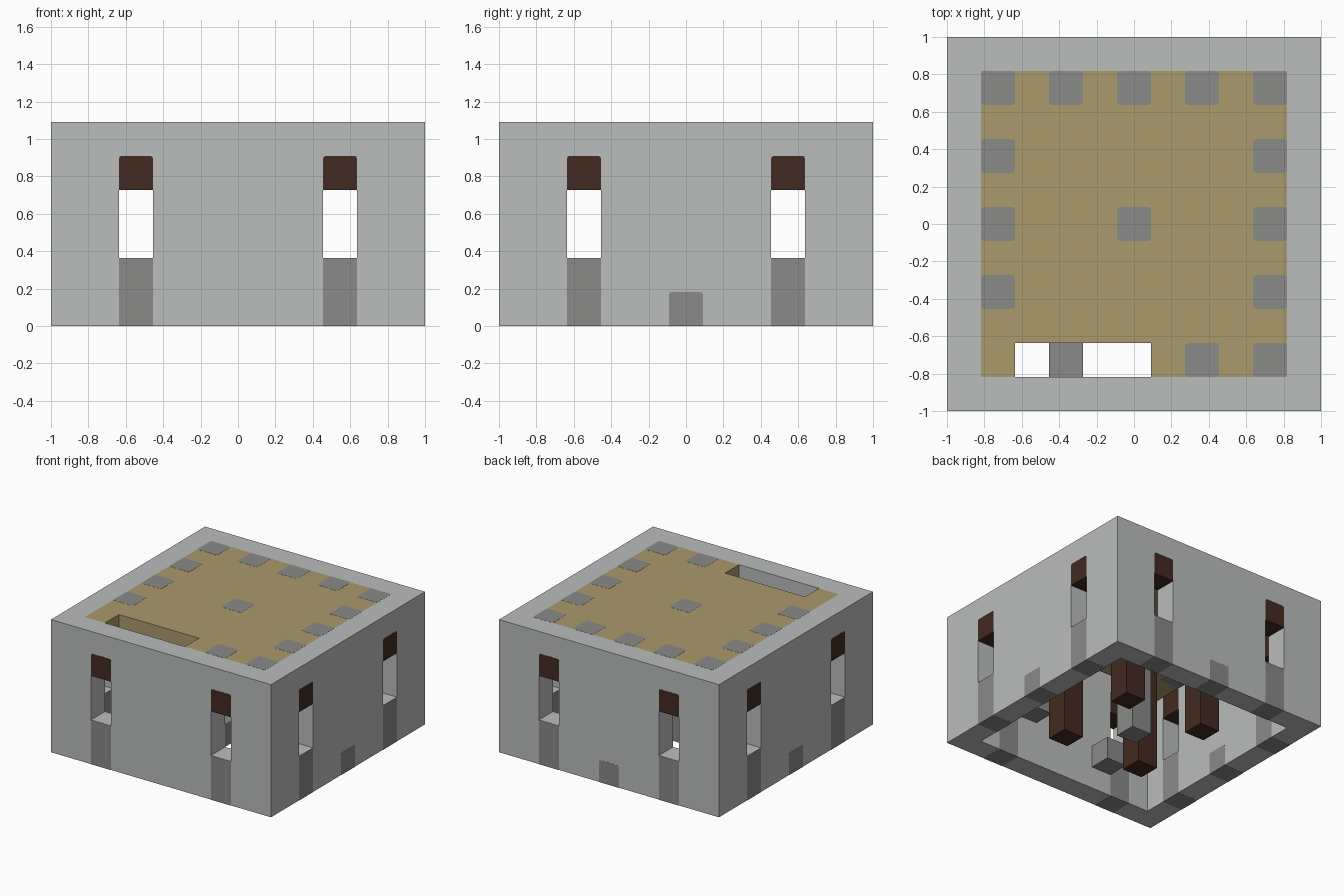
import bpy, bmesh
from mathutils import Matrix, Vector
from math import radians

default = bpy.data.objects.get("Cube")
if default:
    bpy.data.objects.remove(default, do_unlink=True)

U = 2 / 11       # one block of the 11 x 11 x 6 grid
SKIN = 0.001     # how far flush blocks stand proud of the wall


def material(name, colour):
    m = bpy.data.materials.new(name)
    m.use_nodes = True
    m.diffuse_color = (*colour, 1)
    m.node_tree.nodes["Principled BSDF"].inputs["Base Color"].default_value = (*colour, 1)
    return m


pale = material("pale stone", (0.49, 0.51, 0.50))
stone = material("grey stone", (0.252, 0.252, 0.250))
tan = material("tan planks", (0.402, 0.328, 0.150))
brown = material("dark wood", (0.054, 0.024, 0.015))


def block(name, lo, hi, mat, grow=(0, 0, 0), turn=0, round_edge=None):
    """Box between two grid corners; round_edge picks the edges to bevel."""
    a = Vector([v * U - g for v, g in zip(lo, grow)])
    b = Vector([v * U + g for v, g in zip(hi, grow)])
    a.z = max(a.z, 0)
    bm = bmesh.new()
    bmesh.ops.create_cube(bm, size=1)
    size = b - a
    bmesh.ops.transform(bm, verts=bm.verts, matrix=Matrix.Translation((a + b) / 2) @ Matrix.Diagonal((*size, 1)))
    if round_edge:
        edges = [e for e in bm.edges if round_edge(e.verts[0].co, e.verts[1].co, b)]
        bmesh.ops.bevel(bm, geom=edges, offset=0.015, segments=2, profile=0.5, affect='EDGES')
    # Move the grid's middle to the origin, then turn to the wanted side
    shift = Matrix.Translation((-5.5 * U, -5.5 * U, 0))
    bmesh.ops.transform(bm, verts=bm.verts, matrix=Matrix.Rotation(radians(turn), 4, 'Z') @ shift)
    me = bpy.data.meshes.new(name)
    bm.to_mesh(me)
    bm.free()
    me.materials.append(mat)
    ob = bpy.data.objects.new(name, me)
    bpy.context.collection.objects.link(ob)
    return ob


def carve(ob, cutters):
    """Subtract the cutters, keep the result as plain mesh."""
    for c in cutters:
        mod = ob.modifiers.new("cut", 'BOOLEAN')
        mod.operation = 'DIFFERENCE'
        mod.solver = 'EXACT'
        mod.object = c
    bpy.context.view_layer.update()
    graph = bpy.context.evaluated_depsgraph_get()
    ob_mesh = bpy.data.meshes.new_from_object(ob.evaluated_get(graph))
    ob.modifiers.clear()
    ob.data = ob_mesh
    for c in cutters:
        bpy.data.objects.remove(c, do_unlink=True)


def upright(p, q, top):
    return abs(p.z - q.z) > 0.01


def upper_through(p, q, top):
    return abs(p.y - q.y) > 0.01 and p.z > top.z - 0.01


# Square wall ring with two slit windows on each side
walls = block("walls", (0, 0, 0.005), (11, 11, 6), pale)
cutters = [block("room_cutter", (1, 1, -1), (10, 10, 7), pale)]
for i in (2, 8):
    cutters.append(block("window_cutter", (i, -1, 2), (i + 1, 12, 4), pale))
    cutters.append(block("window_cutter", (i, -1, 2), (i + 1, 12, 4), pale, turn=90))
carve(walls, cutters)

# Blocks under and over each window, and a low block in the middle of three sides
for turn in (0, 90, 180, 270):
    for i in (2, 8):
        block("window_base", (i, 0, 0), (i + 1, 1, 1.99), stone, (0, SKIN, 0), turn)
        block("window_lintel", (i, 0, 4), (i + 1, 1, 5), brown, (0, SKIN, SKIN), turn, upper_through)
    if turn:
        block("wall_block", (5, 0, 0), (6, 1, 1), stone, (0, SKIN, 0), turn, upper_through)

# Roof slab with the stair opening
roof = block("roof", (1, 1, 5), (10, 10, 6), tan)
carve(roof, [block("hatch_cutter", (2, 0.5, 4), (6, 2, 7), tan)])

# Stone blocks set in the roof: every other one round the rim, and the middle
for i in range(1, 10, 2):
    for j in range(1, 10, 2):
        rim = i in (1, 9) or j in (1, 9)
        over_hatch = j == 1 and i < 6
        if (rim and not over_hatch) or (i, j) == (5, 5):
            block("roof_stone", (i, j, 5), (i + 1, j + 1, 6), stone, (0, 0, SKIN), 0, upright)

# Wooden posts, centre pillar and floating steps inside
for i in (3, 7):
    for j in (3, 7):
        block("post", (i, j, 0), (i + 1, j + 1, 5), brown)
block("centre_pillar", (5, 5, 0), (6, 6, 5), stone)
block("lower_step", (3, 1, 1), (4, 2, 2), stone)
block("upper_step", (7, 1, 2), (8, 2, 3), stone)
